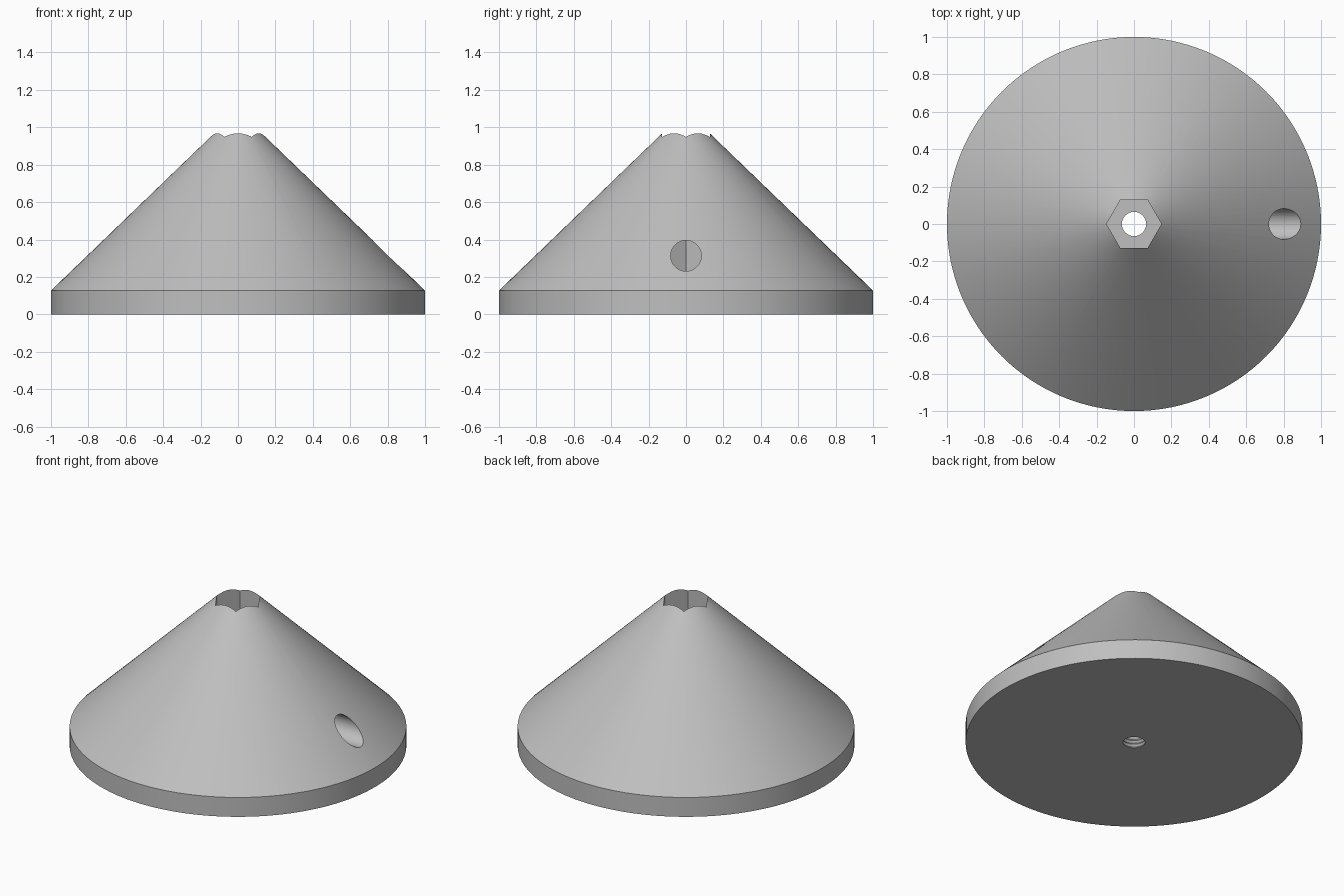
import bpy, bmesh, math
from mathutils import Matrix

if "Cube" in bpy.data.objects:
    bpy.data.objects.remove(bpy.data.objects["Cube"], do_unlink=True)

grey = bpy.data.materials.new("plain_grey")
grey.use_nodes = True
colour = (0.52, 0.52, 0.52, 1)
grey.diffuse_color = colour
grey.node_tree.nodes["Principled BSDF"].inputs["Base Color"].default_value = colour


def lathe(name, profile, sides):
    """Solid of revolution about z from (radius, height) pairs, capped at both ends."""
    bm = bmesh.new()
    rings = [[bm.verts.new((r * math.cos(math.tau * i / sides),
                            r * math.sin(math.tau * i / sides), z))
              for i in range(sides)] for r, z in profile]
    for low, high in zip(rings, rings[1:]):
        for i in range(sides):
            j = (i + 1) % sides
            bm.faces.new((low[i], low[j], high[j], high[i]))
    bm.faces.new(rings[0][::-1])
    bm.faces.new(rings[-1])
    mesh = bpy.data.meshes.new(name)
    bm.to_mesh(mesh)
    bm.free()
    mesh.materials.append(grey)
    obj = bpy.data.objects.new(name, mesh)
    bpy.context.collection.objects.link(obj)
    return obj


# Cone with a straight rim
cone = lathe("cone_body", [(1, 0), (1, 0.127), (0.1, 0.994)], 128)

# Hexagonal socket from the tip down
floor = 0.2
socket = lathe("socket_cutter", [(0.147, floor), (0.147, 1.2)], 6)

# Ridged bore through the base
pitch = 0.025
ridges = [(0.065 if k % 2 == 0 else 0.075, k * pitch / 2) for k in range(17)]
bore = lathe("bore_cutter", [(0.065, -0.1)] + ridges + [(0.065, floor + 0.1)], 48)

# Side hole running level into the socket
side_hole = lathe("side_hole_cutter", [(0.082, 0), (0.082, 1.2)], 48)
side_hole.data.transform(Matrix.Translation((0, 0, 0.313)) @ Matrix.Rotation(math.pi / 2, 4, "Y"))

bpy.context.view_layer.objects.active = cone
cone.select_set(True)
for cutter in (socket, bore, side_hole):
    cutter.hide_render = True
    mod = cone.modifiers.new("cut", "BOOLEAN")
    mod.operation = "DIFFERENCE"
    mod.solver = "EXACT"
    mod.object = cutter
    bpy.ops.object.modifier_apply(modifier=mod.name)
    bpy.data.objects.remove(cutter, do_unlink=True)

bpy.ops.object.shade_smooth_by_angle(angle=math.radians(30))
